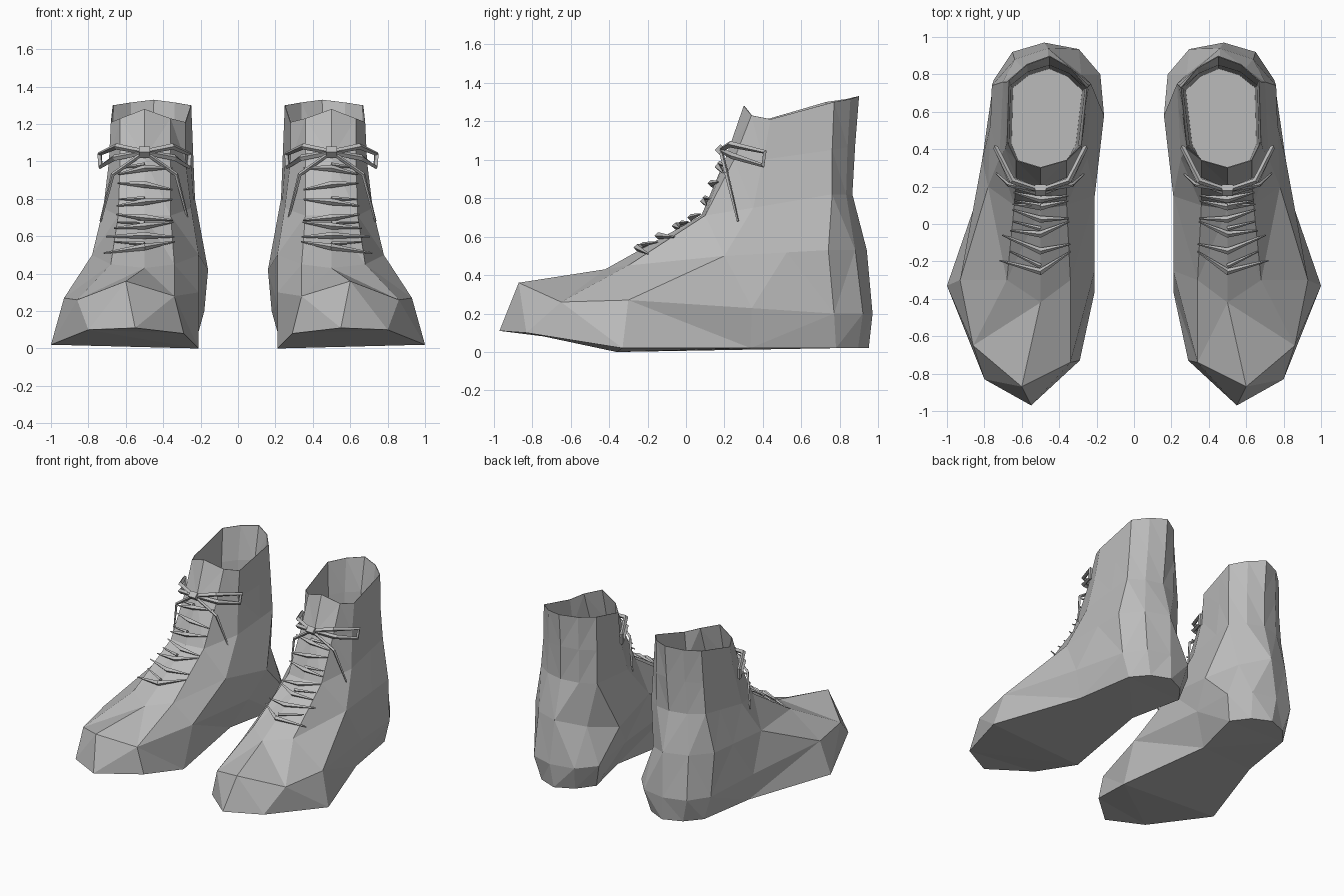
import bpy, bmesh
from mathutils import Vector

if "Cube" in bpy.data.objects:
    bpy.data.objects.remove(bpy.data.objects["Cube"])

grey = bpy.data.materials.new("grey_leather")
grey.diffuse_color = (0.5, 0.5, 0.5, 1)
grey.use_nodes = True
grey.node_tree.nodes["Principled BSDF"].inputs["Base Color"].default_value = grey.diffuse_color

# Each level of the boot: toe, toe_out, ball_out, heel_out, heel, heel_in, ball_in, toe_in
SOLE = [(.55, -.97, .11), (.80, -.83, .10), (1.0, -.33, .02), (.70, .78, .02),
        (.46, .95, .02), (.23, .76, .02), (.21, -.36, 0), (.29, -.73, .08)]
WELT = [(.60, -.87, .36), (.86, -.65, .26), (.93, -.30, .27), (.75, .77, .20),
        (.48, .97, .20), (.18, .80, .20), (.21, -.25, .30), (.34, -.74, .28)]
INSTEP = [(.50, -.42, .43), (.68, -.30, .45), (.78, .20, .50), (.76, .74, .53),
          (.46, .94, .53), (.16, .58, .42), (.21, .15, .50), (.34, -.30, .45)]
ANKLE = [(.50, .08, .71), (.64, .10, .71), (.72, .35, .75), (.70, .76, .82),
         (.46, .865, .82), (.23, .75, .80), (.25, .35, .75), (.36, .10, .71)]
SHAFT = [(.50, .21, 1.02), (.63, .25, 1.0), (.69, .40, 1.0), (.68, .76, 1.05),
         (.45, .88, 1.08), (.24, .74, 1.05), (.28, .40, 1.0), (.36, .25, 1.0)]
RIM = [(.50, .30, 1.28), (.63, .34, 1.23), (.68, .44, 1.21), (.67, .77, 1.30),
       (.45, .90, 1.33), (.25, .73, 1.30), (.28, .42, 1.21), (.36, .34, 1.23)]


def refine(ring, waist, bulge):
    """Add waist points beside the arch and corner points round the heel."""
    v = [Vector(p) for p in ring]
    waist_out = v[3].lerp(v[2], .4) + Vector((-waist * .5, 0, 0))
    waist_in = v[5].lerp(v[6], .35) + Vector((waist, 0, 0))
    back_out = v[3].lerp(v[4], .5) + Vector((bulge * .7, bulge, 0))
    back_in = v[4].lerp(v[5], .5) + Vector((-bulge * .7, bulge, 0))
    return v[:3] + [waist_out, v[3], back_out, v[4], back_in, v[5], waist_in] + v[6:]


def shrink(ring, s, z=None):
    """Pull a level towards the leg axis, optionally at a fixed height."""
    return [(.47 + (x - .47) * s, .57 + (y - .57) * s, h if z is None else z)
            for x, y, h in ring]


def build_boot(name, side):
    bm = bmesh.new()
    shaft, rim = refine(SHAFT, 0, .02), refine(RIM, 0, .02)
    levels = [refine(SOLE, .1, .03), refine(WELT, .02, .05), refine(INSTEP, 0, .04),
              refine(ANKLE, 0, .02), shaft, rim,
              shrink(rim, .985), shrink(shaft, .9), shrink(shaft, .84, .5)]
    rings = [[bm.verts.new((side * x, y, z)) for x, y, z in lv] for lv in levels]
    n = len(rings[0])
    for a, b in zip(rings, rings[1:]):
        for i in range(n):
            j = (i + 1) % n
            bm.faces.new((a[i], a[j], b[j], b[i]))
    # sole underside in strips across the foot, insole as one
    s = rings[0]
    for i in range(1, 5):
        bm.faces.new((s[i], s[i + 1], s[11 - i], s[12 - i]))
    bm.faces.new((s[0], s[1], s[11]))
    bm.faces.new((s[5], s[6], s[7]))
    bm.faces.new(rings[-1])
    bmesh.ops.triangulate(bm, faces=bm.faces[:], quad_method='SHORT_EDGE')
    bmesh.ops.recalc_face_normals(bm, faces=bm.faces[:])
    me = bpy.data.meshes.new(name)
    bm.to_mesh(me)
    bm.free()
    me.materials.append(grey)
    bpy.context.collection.objects.link(bpy.data.objects.new(name, me))


def front(i, t):
    """Point on the front seam i of the boot; t 0 instep, 1 ankle, 2 shaft."""
    a, b = (INSTEP, ANKLE) if t < 1 else (ANKLE, SHAFT)
    return Vector(a[i]).lerp(Vector(b[i]), t if t < 1 else t - 1)


def build_laces(name, side):
    cu = bpy.data.curves.new(name, 'CURVE')
    cu.dimensions = '3D'
    cu.bevel_depth = .014
    cu.bevel_resolution = 0
    cu.use_fill_caps = True

    def lace(points, radii):
        sp = cu.splines.new('POLY')
        sp.points.add(len(points) - 1)
        for p, co, r in zip(sp.points, points, radii):
            p.co = (side * co[0], co[1], co[2], 1)
            p.radius = r

    # leaf-shaped rows up the front, slanting alternately
    out = Vector((0, -.015, .012))
    for k, t in enumerate((.36, .58, .76, .92, 1.2, 1.5, 1.78)):
        d = .06 if k % 2 else -.06
        wide = Vector((.05 if k < 2 else .01, 0, -.03 if k < 2 else 0))
        lace([front(1, t + d) + out + wide, front(0, t) + out,
              front(7, t - d) + out - Vector((.01, 0, 0))], (.3, 1.3, .3))
        if k % 2 == 0:
            lace([front(1, t - d) + out, front(0, t + .06) + out], (.3, .9))
    # bow: knot, two loops and two loose ends
    knot = (.5, .18, 1.05)
    lace([(.47, .18, 1.05), (.53, .18, 1.05)], (2.2, 2.2))
    for s in (-1, 1):
        lace([knot, (.5 + s * .15, .23, 1.08), (.5 + s * .24, .41, 1.04),
              (.5 + s * .235, .40, .97), (.5 + s * .16, .24, 1.02), knot],
             (1, 1.2, 1, 1, 1.2, 1))
        lace([knot, (.5 + s * .17, .21, .93), (.5 + s * .235, .27, .68)], (.8, .8, .4))
    ob = bpy.data.objects.new(name, cu)
    bpy.context.collection.objects.link(ob)
    bpy.ops.object.select_all(action='DESELECT')
    ob.select_set(True)
    bpy.context.view_layer.objects.active = ob
    bpy.ops.object.convert(target='MESH')
    me = bpy.context.object.data
    me.materials.clear()
    me.materials.append(grey)
    for p in me.polygons:
        p.use_smooth = False


for label, side in (("right", 1), ("left", -1)):
    build_boot(label + "_boot", side)
    build_laces(label + "_laces", side)
